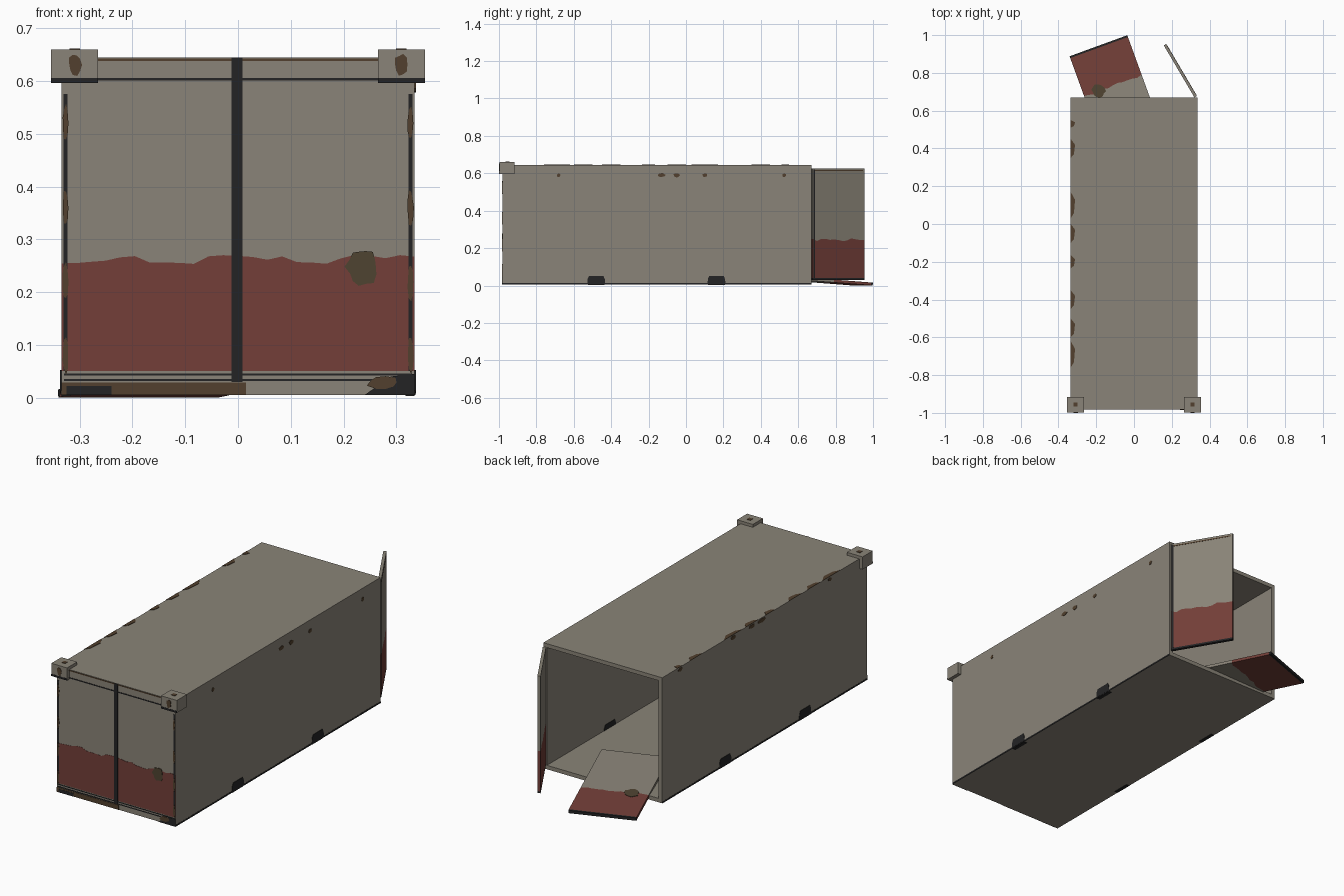
import bpy, bmesh, math, random
from mathutils import Vector

if "Cube" in bpy.data.objects:
    bpy.data.objects.remove(bpy.data.objects["Cube"])
random.seed(4)


def mat(name, r, g, b):
    lin = [((c / 255 + 0.055) / 1.055) ** 2.4 for c in (r, g, b)]
    m = bpy.data.materials.new(name)
    m.diffuse_color = (*lin, 1)
    m.use_nodes = True
    m.node_tree.nodes["Principled BSDF"].inputs["Base Color"].default_value = m.diffuse_color
    return m


GREY = mat("weathered grey", 138, 132, 120)
RED = mat("faded red", 115, 63, 56)
BLACK = mat("grime black", 36, 36, 37)
RUST = mat("rust brown", 82, 64, 46)
OLIVE = mat("stain olive", 78, 67, 49)


def obj_from(bm, name, m):
    bmesh.ops.recalc_face_normals(bm, faces=bm.faces)
    me = bpy.data.meshes.new(name)
    bm.to_mesh(me)
    bm.free()
    me.materials.append(m)
    o = bpy.data.objects.new(name, me)
    bpy.context.collection.objects.link(o)
    return o


def prism(name, frame, pts, m, a=0.0, b=0.002):
    """Extrude a 2D outline on a frame (origin, u, v) between offsets a and b."""
    org, u, v = (Vector(k) for k in frame)
    n = u.cross(v).normalized()
    bm = bmesh.new()
    lo, hi = ([bm.verts.new(org + u * p + v * q + n * w) for p, q in pts] for w in (a, b))
    bm.faces.new(lo)
    bm.faces.new(hi)
    for i in range(len(pts)):
        j = (i + 1) % len(pts)
        bm.faces.new((lo[i], lo[j], hi[j], hi[i]))
    return obj_from(bm, name, m)


def rect(x0, x1, y0, y1):
    return [(x0, y0), (x1, y0), (x1, y1), (x0, y1)]


def blob(cx, cy, rx, ry, n=9):
    out = []
    for i in range(n):
        t = i * math.tau / n
        k = random.uniform(0.8, 1.1)
        out.append((cx + rx * k * math.cos(t), cy + ry * k * math.sin(t)))
    return out


def wave(x0, x1, z, amp, n):
    return [(x0 + (x1 - x0) * i / n, z - amp * random.random()) for i in range(n + 1)]


W, Y0, Y1, Z0, Z1, T = 0.335, -0.98, 0.67, 0.005, 0.645, 0.02
FRONT = ((0, Y0, 0), (1, 0, 0), (0, 0, 1))
RIGHT = ((W, 0, 0), (0, 1, 0), (0, 0, 1))
LEFT = ((-W, 0, 0), (0, -1, 0), (0, 0, 1))
TOP = ((0, 0, Z1), (1, 0, 0), (0, 1, 0))
UNDER = ((0, 0, Z0), (1, 0, 0), (0, -1, 0))

# Hollow container shell, open at the back
bm = bmesh.new()
bmesh.ops.create_cube(bm, size=1)
for v in bm.verts:
    v.co = (v.co.x * 2 * W, (Y0 + Y1) / 2 + v.co.y * (Y1 - Y0), (Z0 + Z1) / 2 + v.co.z * (Z1 - Z0))
bmesh.ops.delete(bm, geom=[f for f in bm.faces if f.calc_center_median().y > Y1 - 0.01], context='FACES_ONLY')
shell = obj_from(bm, "container_shell", GREY)
s = shell.modifiers.new("walls", 'SOLIDIFY')
s.thickness, s.offset, s.use_even_offset = T, -1, True

# Front end: red lower paint, centre seam, edge seams and grime
prism("front_red_paint", FRONT, [(-W, 0.05), (W, 0.05)] + wave(W, -W, 0.272, 0.02, 24), RED, 0, 0.001)
prism("front_centre_seam", FRONT, rect(-0.012, 0.009, 0.03, 0.645), BLACK)
for sx in (-1, 1):
    prism("front_side_seam", FRONT, rect(sx * 0.327 - 0.004, sx * 0.327 + 0.004, 0.05, 0.575), BLACK)
    for z in (0.08, 0.22, 0.36, 0.52):
        prism("front_side_rust", FRONT, blob(sx * 0.327, z, 0.006, 0.035), RUST, 0, 0.003)
prism("front_top_seam", FRONT, rect(-0.265, 0.265, 0.601, 0.606), BLACK)
prism("front_top_rust", FRONT, rect(-0.265, 0.265, 0.638, 0.643), RUST)
for z in (0.031, 0.042):
    prism("front_bottom_seam", FRONT, rect(-0.33, 0.33, z, z + 0.004), BLACK)
prism("front_bottom_rust_left", FRONT, rect(-W, 0.015, 0.005, 0.029), RUST)
prism("front_bottom_grime_left", FRONT, rect(-0.325, -0.24, 0.005, 0.022), BLACK, 0, 0.003)
prism("front_bottom_grime_right", FRONT, [(0.24, 0.005), (W, 0.005), (W, 0.045), (0.29, 0.04)], BLACK, 0, 0.003)
prism("front_bottom_rust_right", FRONT, blob(0.275, 0.028, 0.03, 0.014), RUST, 0, 0.004)
prism("front_stain", FRONT, blob(0.236, 0.248, 0.031, 0.036, 14), OLIVE, 0, 0.003)

# Lifting pockets low on both long sides, seen inside and out
for yc in (-0.48, 0.163):
    for frame, sg in ((RIGHT, 1), (LEFT, -1)):
        c = yc * sg
        pts = [(c - 0.048, 0.008), (c + 0.048, 0.008), (c + 0.046, 0.035),
               (c + 0.038, 0.052), (c - 0.038, 0.052), (c - 0.046, 0.035)]
        prism("lifting_pocket_outer", frame, pts, BLACK)
        prism("lifting_pocket_inner", frame, pts, BLACK, -T - 0.002, -T)
        x0, x1 = sorted((sg * W, sg * (W - 0.018)))
        prism("lifting_pocket_under", UNDER, rect(x0, x1, -yc - 0.045, -yc + 0.045), BLACK)

# Rust spots and grime along the side and roof edges
for y, r in ((-0.68, 0.01), (-0.13, 0.02), (-0.05, 0.017), (0.10, 0.013), (0.525, 0.011)):
    prism("right_rust_spot", RIGHT, blob(y, 0.59, r, 0.011), RUST)
    prism("left_rust_spot", LEFT, blob(-y, 0.632, r * 1.5, 0.01), RUST)
for frame in (RIGHT, LEFT):
    prism("side_bottom_grime", frame, rect(*sorted((Y0 * frame[1][1], Y1 * frame[1][1])), 0.005, 0.013), BLACK, 0, 0.001)
for y, h in ((0.53, 0.02), (0.4, 0.05), (0.1, 0.07), (-0.05, 0.05), (-0.2, 0.035),
             (-0.4, 0.05), (-0.55, 0.05), (-0.69, 0.07)):
    prism("roof_edge_rust", TOP, [(-W, y - h), (-0.318, y - h * 0.6), (-0.312, y + h * 0.4), (-W, y + h)], RUST)

# Corner castings at the front top, with rusty sockets
for sx in (-1, 1):
    x0, x1 = sorted((sx * 0.265, sx * 0.354))
    base = ((0, 0, 0), (1, 0, 0), (0, 1, 0))
    prism("corner_casting", base, rect(x0, x1, -0.998, -0.917), GREY, 0.596, 0.66)
    face = ((0, -0.998, 0), (1, 0, 0), (0, 0, 1))
    prism("casting_socket", face, blob(sx * 0.309, 0.631, 0.013, 0.021, 10), RUST)
    prism("casting_grime", face, rect(x0, x1, 0.596, 0.606), BLACK, 0, 0.001)
    prism("casting_top_socket", base, rect(sx * 0.309 - 0.01, sx * 0.309 + 0.01, -0.965, -0.945), RUST, 0.66, 0.662)


def door(name, frame, w, h, split, thick):
    """Door leaf: red lower part and grey upper part meeting on a wavy line."""
    line = wave(0, w, split, 0.016, 12)
    prism(name + "_red", frame, [(0, 0.01)] + line + [(w, 0.01)], RED, 0, thick)
    prism(name + "_grey", frame, line + [(w, h), (0, h)], GREY, 0, thick)
    prism(name + "_bottom_edge", frame, rect(0, w, 0, 0.01), BLACK, 0, thick)


# Open door swung out on the right hinge
d = Vector((-0.508, 0.862, 0)).normalized()
swing = ((0.32, 0.67, 0.03), d, (0, 0, 1))
door("open_door", swing, 0.32, 0.597, 0.222, 0.015)
prism("open_door_hinge_seam", swing, rect(0.004, 0.014, 0.01, 0.59), BLACK, 0.015, 0.016)
prism("open_door_top_seam", swing, rect(0.014, 0.31, 0.582, 0.588), RUST, 0.015, 0.016)

# Fallen door leaning from the floor edge to the ground
a = math.radians(20)
fallen = ((-0.341, 0.888, 0.0155), (math.cos(a), math.sin(a), 0), (math.sin(a), -math.cos(a), 0.072))
door("fallen_door", fallen, 0.325, 0.595, 0.235, 0.015)
prism("fallen_door_stain", fallen, blob(0.082, 0.222, 0.037, 0.037, 14), OLIVE, -0.002, 0)
